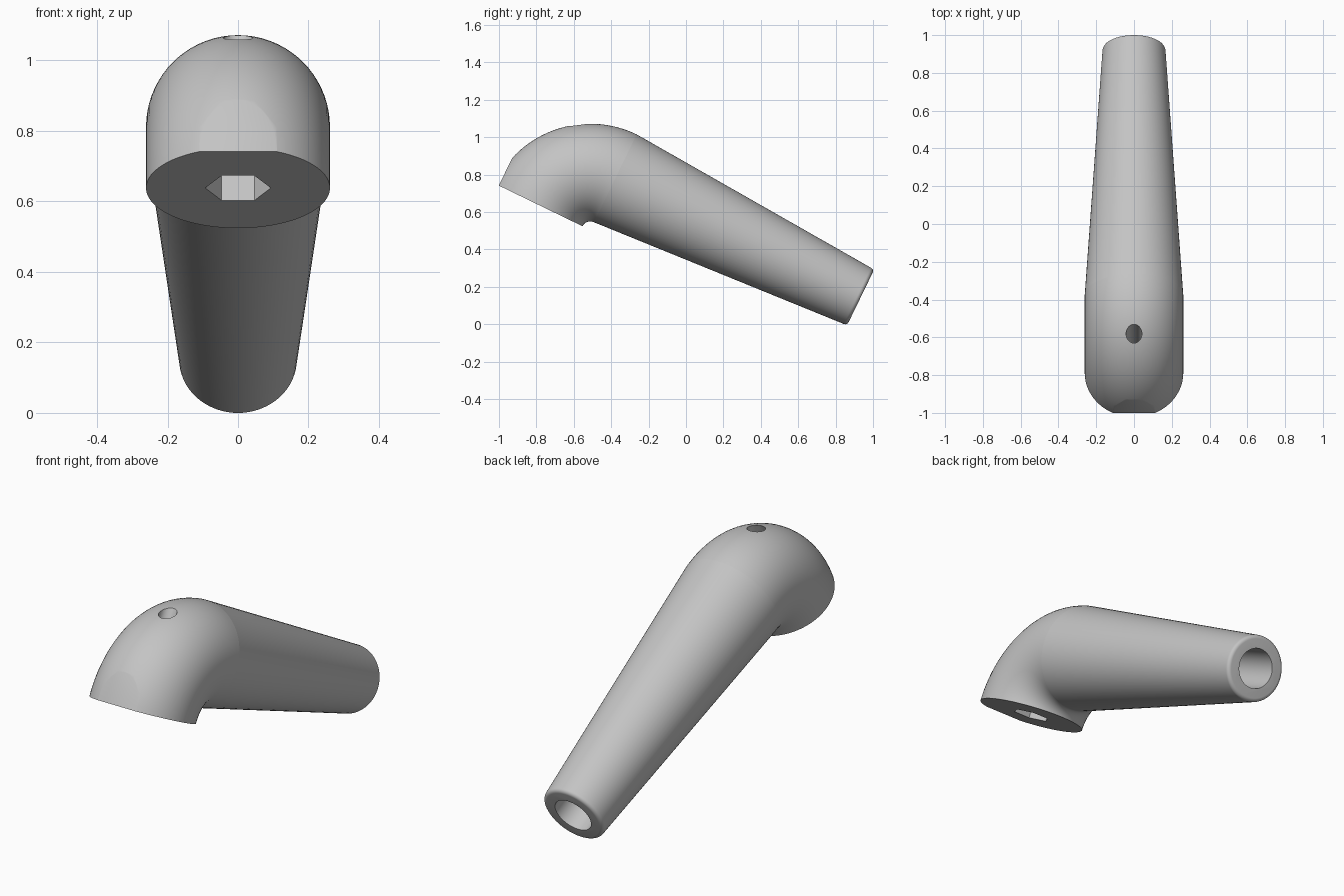
import bpy, bmesh
from math import sin, cos, pi, radians
from mathutils import Vector, Matrix

cube = bpy.data.objects.get("Cube")
if cube:
    bpy.data.objects.remove(cube, do_unlink=True)

BEND = 0.307        # bend radius of the elbow centreline
TUBE = 0.261        # tube radius at the elbow
LENGTH = 1.458      # handle length
TIP = 0.167         # handle radius at the free end
FILLET = 0.02
UP, ALONG = Vector((0, 0, 1)), Vector((0, 1, 0))

# Local frame: origin at the bend centre, y along the handle
PLACE = Matrix.Translation((0, -0.512, 0.504)) @ Matrix.Rotation(radians(-25.9), 4, 'X')

grey = bpy.data.materials.new("plain grey")
grey.use_nodes = True
colour = (0.55, 0.55, 0.55, 1)
grey.diffuse_color = colour
grey.node_tree.nodes["Principled BSDF"].inputs["Base Color"].default_value = colour


def add_object(name, bm):
    bmesh.ops.recalc_face_normals(bm, faces=bm.faces)
    bm.transform(PLACE)
    mesh = bpy.data.meshes.new(name)
    bm.to_mesh(mesh)
    bm.free()
    mesh.materials.append(grey)
    obj = bpy.data.objects.new(name, mesh)
    bpy.context.collection.objects.link(obj)
    return obj


def loft(name, rings, sides=72):
    """Closed solid through rings given as (centre, cross direction, radius)."""
    bm = bmesh.new()
    loops = []
    for centre, cross, radius in rings:
        loops.append([bm.verts.new(Vector(centre) + radius * (
            Vector((cos(2 * pi * i / sides), 0, 0)) + cross * sin(2 * pi * i / sides)))
            for i in range(sides)])
    for a, b in zip(loops, loops[1:]):
        for i in range(sides):
            j = (i + 1) % sides
            bm.faces.new((a[i], a[j], b[j], b[i]))
    bm.faces.new(loops[0])
    bm.faces.new(loops[-1])
    return add_object(name, bm)


def cut(obj, cutter):
    cutter.hide_render = True
    mod = obj.modifiers.new("cut", 'BOOLEAN')
    mod.operation = 'DIFFERENCE'
    mod.solver = 'EXACT'
    mod.object = cutter
    bpy.context.view_layer.objects.active = obj
    bpy.ops.object.modifier_apply(modifier=mod.name)
    bpy.data.objects.remove(cutter, do_unlink=True)


# Elbow: a quarter turn of round tube
steps = 32
turn = []
for k in range(steps + 1):
    a = k / steps * pi / 2
    out = Vector((0, -sin(a), cos(a)))
    turn.append((out * BEND, out, TUBE))
elbow = loft("elbow", turn)

# Flat on the front of the elbow
bm = bmesh.new()
bmesh.ops.create_cube(bm, size=1)
bm.transform(Matrix.Translation((0, -BEND - TUBE + 0.0244 - 0.5, 0)))
cut(elbow, add_object("front_flat_cutter", bm))

# Hexagonal socket underneath, with a screw hole through the top
cut(elbow, loft("socket_cutter", [((0, -BEND, z), ALONG, 0.093) for z in (-0.1, 0.25)], 6))
cut(elbow, loft("screw_hole_cutter", [((0, -BEND, z), ALONG, 0.042) for z in (0.2, 0.8)], 40))

# Handle: tapered rod with a rounded rim
taper = [((0, 0, BEND), UP, TUBE)]
for k in range(7):
    a = k / 6 * pi / 2
    taper.append(((0, LENGTH - FILLET + FILLET * sin(a), BEND), UP,
                  TIP - FILLET + FILLET * cos(a)))
handle = loft("handle", taper)

# Bore in the free end
cut(handle, loft("bore_cutter", [((0, y, BEND), UP, 0.1) for y in (0.4, LENGTH + 0.1)], 48))

for obj in (elbow, handle):
    bpy.ops.object.select_all(action='DESELECT')
    obj.select_set(True)
    bpy.context.view_layer.objects.active = obj
    bpy.ops.object.shade_smooth_by_angle(angle=radians(30))
